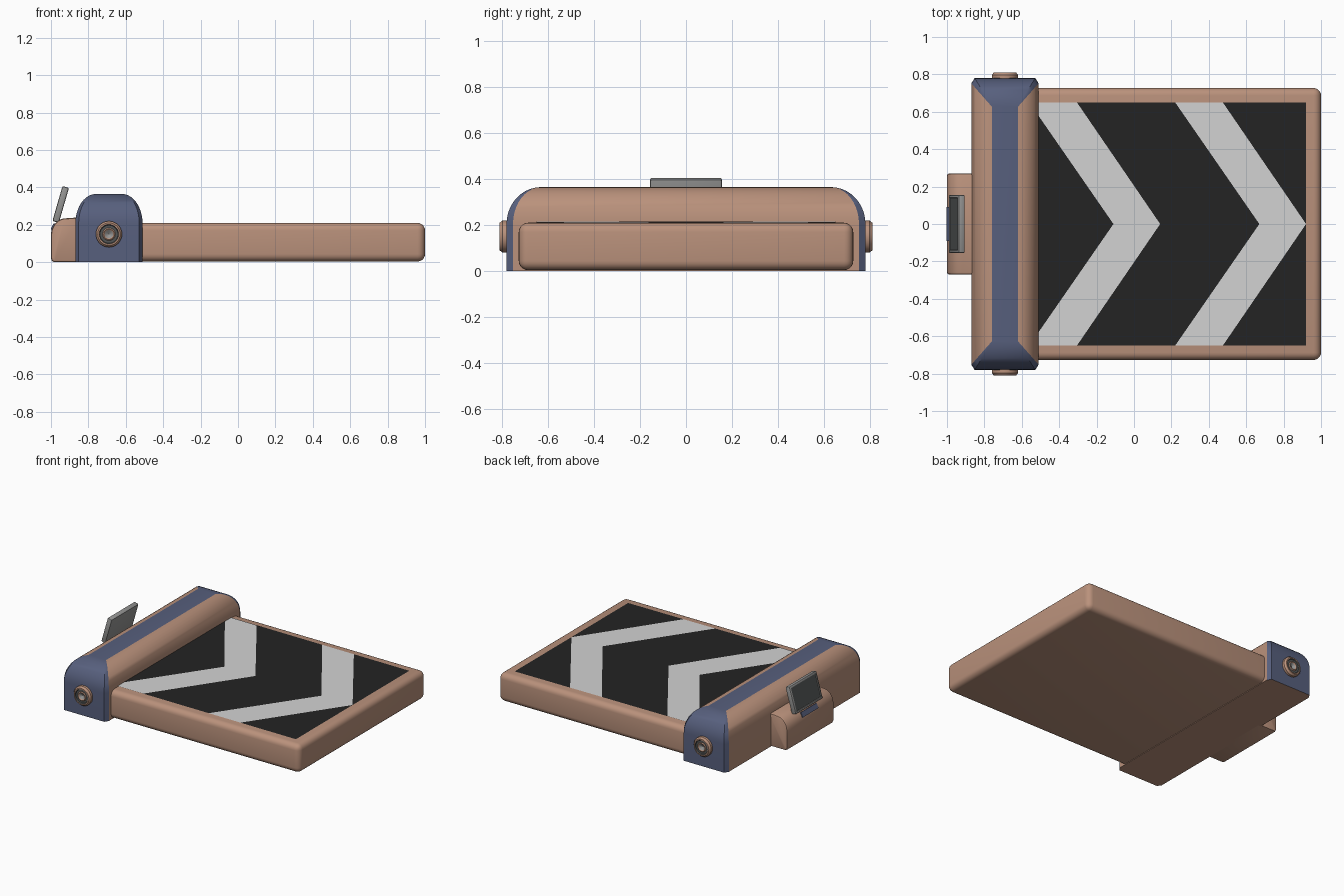
import bpy, bmesh, math
from mathutils import Matrix

if "Cube" in bpy.data.objects:
    bpy.data.objects.remove(bpy.data.objects["Cube"])


def mat(name, r, g, b):
    m = bpy.data.materials.new(name)
    m.diffuse_color = (r, g, b, 1)
    m.use_nodes = True
    m.node_tree.nodes["Principled BSDF"].inputs["Base Color"].default_value = m.diffuse_color
    return m


TAN = mat("tan_casing", 0.49, 0.285, 0.20)
BLUE = mat("slate_blue", 0.095, 0.115, 0.205)
BLACK = mat("black_mat", 0.017, 0.017, 0.017)
WHITE = mat("pale_stripe", 0.65, 0.65, 0.65)
GREY = mat("grey_metal", 0.30, 0.30, 0.295)
DARK = mat("dark_grey", 0.085, 0.09, 0.09)


def finish(bm, name, mats, angle=35, recalc=True):
    if recalc:
        bmesh.ops.recalc_face_normals(bm, faces=bm.faces[:])
    me = bpy.data.meshes.new(name)
    bm.to_mesh(me)
    bm.free()
    for m in mats:
        me.materials.append(m)
    ob = bpy.data.objects.new(name, me)
    bpy.context.collection.objects.link(ob)
    bpy.ops.object.select_all(action='DESELECT')
    ob.select_set(True)
    bpy.context.view_layer.objects.active = ob
    bpy.ops.object.shade_smooth_by_angle(angle=math.radians(angle))
    return ob


def box(lo, hi, bevel=0, segs=2):
    bm = bmesh.new()
    bmesh.ops.create_cube(bm, size=1)
    for v in bm.verts:
        v.co = [lo[i] + (v.co[i] + 0.5) * (hi[i] - lo[i]) for i in range(3)]
    if bevel:
        bmesh.ops.bevel(bm, geom=bm.edges[:], offset=bevel, segments=segs,
                        profile=0.5, affect='EDGES')
    return bm


# Deck tray with rounded edges
finish(box((-0.62, -0.727, 0.004), (1.0, 0.727, 0.21), 0.04, 5), "deck", [TAN])

# Walking surface: chevron strips between boundaries (x at centre, x at side)
bm = bmesh.new()
bounds = [(-0.56, -0.56), (-0.11, -0.56), (0.14, -0.305),
          (0.67, 0.22), (0.92, 0.475), (0.92, 0.92)]
for s in (-1, 1):
    for i in range(len(bounds) - 1):
        (a0, a1), (b0, b1) = bounds[i], bounds[i + 1]
        pts = []
        for p in ((a0, 0), (b0, 0), (b1, 0.65 * s), (a1, 0.65 * s)):
            if p not in pts:
                pts.append(p)
        if s < 0:
            pts.reverse()
        f = bm.faces.new([bm.verts.new((x, y, 0.2135 - 0.0025 * x)) for x, y in pts])
        f.material_index = i % 2
bmesh.ops.remove_doubles(bm, verts=bm.verts[:], dist=1e-5)
finish(bm, "chevron_surface", [BLACK, WHITE], recalc=False)

# Cross housing: stacked chamfered rings curving inward to a flat top
bm = bmesh.new()
N = 10
levels = [(0, 0.0)] + [(math.pi / 2 * i / N, 0.205) for i in range(N + 1)]
rings = []
for t, z0 in levels:
    k = 1 - math.cos(t)
    hx, hy, z = 0.18 - 0.11 * k, 0.78 - 0.15 * k, z0 + 0.16 * math.sin(t)
    cx, cy = 0.018 * (1 - k * 0.9), 0.028 * (1 - k * 0.9)
    ring = [(hx, -hy + cy), (hx, hy - cy), (hx - cx, hy), (-hx + cx, hy),
            (-hx, hy - cy), (-hx, -hy + cy), (-hx + cx, -hy), (hx - cx, -hy)]
    rings.append([bm.verts.new((x - 0.69, y, z)) for x, y in ring])
for a, b in zip(rings, rings[1:]):
    for k in range(8):
        j = (k + 1) % 8
        f = bm.faces.new((a[k], a[j], b[j], b[k]))
        f.material_index = 0 if k in (0, 4) else 1
bm.faces.new(rings[-1]).material_index = 1
bm.faces.new(rings[0][::-1])
finish(bm, "cross_housing", [TAN, BLUE], 30)

# Turned knobs on both housing ends: (radius, outward y, material of next band)
prof = [(0.07, 0.76, 0), (0.07, 0.797, 0), (0.06, 0.81, 0), (0.052, 0.81, 1),
        (0.048, 0.803, 1), (0.034, 0.803, 0), (0.028, 0.808, 0),
        (0.022, 0.803, 2), (0.001, 0.79, 2)]
S = 32
for s, side in ((-1, "front"), (1, "back")):
    bm = bmesh.new()
    loops = [[bm.verts.new((-0.69 + r * math.cos(2 * math.pi * i / S), s * y,
                            0.15 + r * math.sin(2 * math.pi * i / S)))
              for i in range(S)] for r, y, _ in prof]
    for n in range(len(prof) - 1):
        for i in range(S):
            j = (i + 1) % S
            f = bm.faces.new((loops[n][i], loops[n][j], loops[n + 1][j], loops[n + 1][i]))
            f.material_index = prof[n][2]
    bm.faces.new(loops[-1]).material_index = 2
    bm.faces.new(loops[0])
    finish(bm, side + "_knob", [TAN, DARK, GREY], 25)

# Console block behind the housing: side profile extruded along y
bm = bmesh.new()
arc = [(-0.92 - 0.08 * math.cos(math.pi / 2 * i / 8), 0.145 + 0.09 * math.sin(math.pi / 2 * i / 8))
       for i in range(9)]
side = [(-0.85, 0), (-0.98, 0), (-0.994, 0.006), (-1.0, 0.02)] + arc + [(-0.85, 0.24)]
face = bm.faces.new([bm.verts.new((x, -0.27, z)) for x, z in side])
ext = bmesh.ops.extrude_face_region(bm, geom=[face])
bmesh.ops.translate(bm, vec=(0, 0.54, 0),
                    verts=[g for g in ext["geom"] if isinstance(g, bmesh.types.BMVert)])
rim = [e for e in bm.edges if abs(e.verts[0].co.y - e.verts[1].co.y) < 1e-6]
bmesh.ops.bevel(bm, geom=rim, offset=0.012, segments=2, profile=0.5, affect='EDGES')
finish(bm, "console_block", [TAN], 35)

# Blue strip on the curved shoulder of the console
bm = box((-0.006, -0.09, -0.018), (0.003, 0.09, 0.018))
bm.transform(Matrix.Translation((-0.988, 0, 0.190)) @ Matrix.Rotation(math.radians(28), 4, 'Y'))
finish(bm, "console_strip", [BLUE])

# Tilted display: frame with dark inset screen on the outer side
bm = box((-0.018, -0.156, -0.097), (0.018, 0.156, 0.097), 0.008, 2)
bm.normal_update()
outer = max((f for f in bm.faces if f.normal.x < -0.9), key=lambda f: f.calc_area())
bmesh.ops.inset_individual(bm, faces=[outer], thickness=0.010, depth=0)
bmesh.ops.inset_individual(bm, faces=[outer], thickness=0.002, depth=-0.004)
outer.material_index = 1
bm.transform(Matrix.Translation((-0.948, 0, 0.309)) @ Matrix.Rotation(math.radians(16), 4, 'Y'))
finish(bm, "display", [GREY, DARK], 30)
